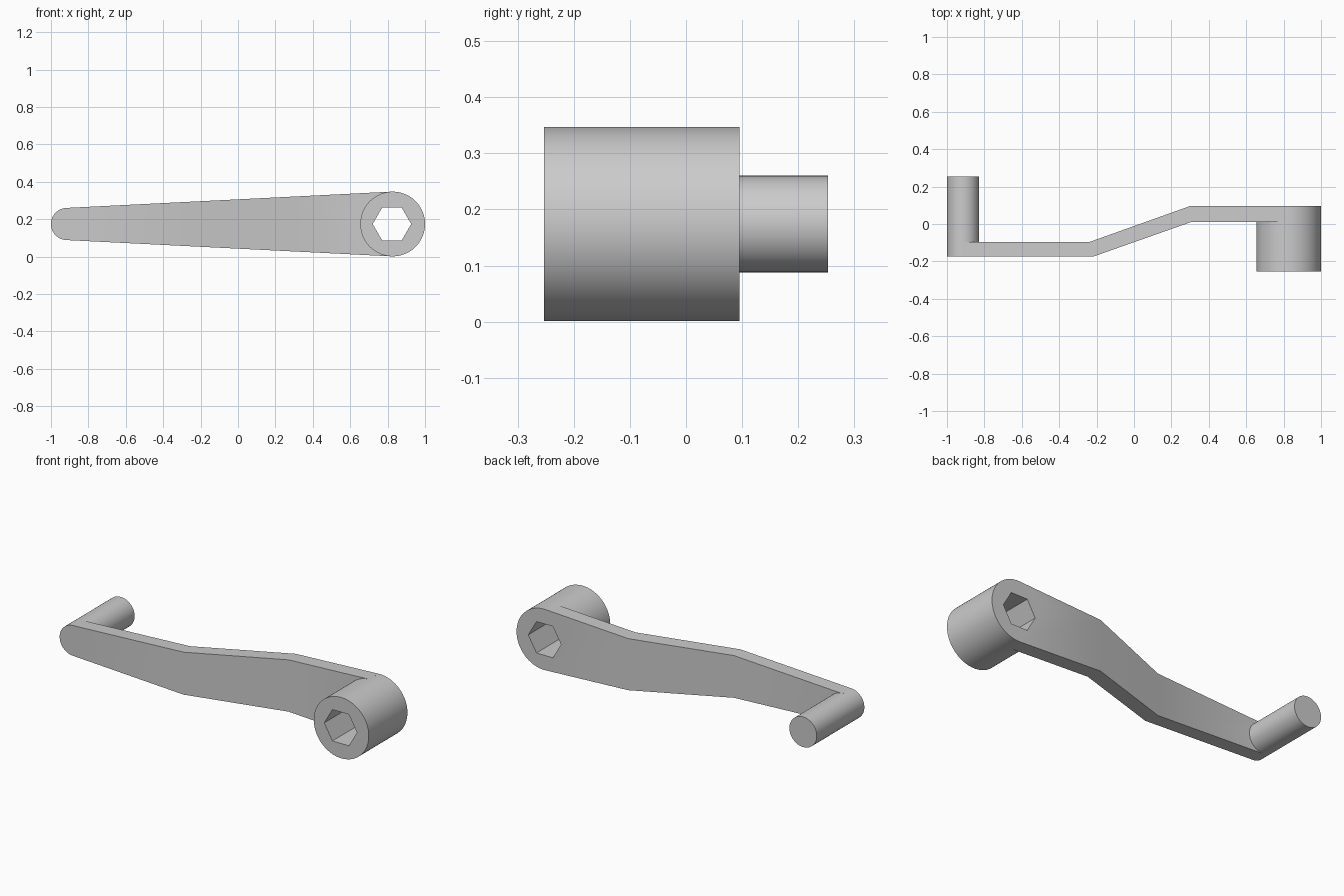
import bpy, bmesh
from math import pi, sqrt, radians
from mathutils import Matrix

cube = bpy.data.objects.get("Cube")
if cube:
    bpy.data.objects.remove(cube, do_unlink=True)

MID_Z = 0.174
HUB_X, HUB_R = 0.827, 0.173
PIN_X, PIN_R = -0.914, 0.086

grey = bpy.data.materials.new("plain grey")
grey.use_nodes = True
grey.diffuse_color = (0.6, 0.6, 0.6, 1)
grey.node_tree.nodes["Principled BSDF"].inputs["Base Color"].default_value = (0.6, 0.6, 0.6, 1)


def add_object(name, bm):
    bmesh.ops.recalc_face_normals(bm, faces=bm.faces)
    mesh = bpy.data.meshes.new(name)
    bm.to_mesh(mesh)
    bm.free()
    mesh.materials.append(grey)
    obj = bpy.data.objects.new(name, mesh)
    bpy.context.collection.objects.link(obj)
    return obj


def rod(name, x, radius, y0, y1, sides):
    """Prism or cylinder running along y."""
    bm = bmesh.new()
    place = Matrix.Translation((x, (y0 + y1) / 2, MID_Z)) @ Matrix.Rotation(pi / 2, 4, "X")
    bmesh.ops.create_cone(bm, cap_ends=True, segments=sides, radius1=radius,
                          radius2=radius, depth=y1 - y0, matrix=place)
    return add_object(name, bm)


def combine(target, other, operation):
    mod = target.modifiers.new(operation.lower(), "BOOLEAN")
    mod.operation, mod.solver, mod.object = operation, "EXACT", other
    bpy.context.view_layer.objects.active = target
    bpy.ops.object.modifier_apply(modifier=mod.name)
    bpy.data.objects.remove(other, do_unlink=True)


# Cranked arm: sides are tangent to both round ends
sin_a = (HUB_R - PIN_R) / (HUB_X - PIN_X)
cos_a = sqrt(1 - sin_a ** 2)
x_start, x_end = PIN_X - PIN_R * sin_a, HUB_X - HUB_R * sin_a


def half_height(x):
    t = (x - x_start) / (x_end - x_start)
    return cos_a * (PIN_R + (HUB_R - PIN_R) * t)


front = [(x_start, -0.175), (-0.22, -0.175), (0.31, 0.012), (x_end, 0.012)]
back = [(x_start, -0.095), (-0.235, -0.095), (0.297, 0.095), (x_end, 0.095)]
bm = bmesh.new()
rings = []
for f, b in zip(front, back):
    corners = ((f, -1), (b, -1), (b, 1), (f, 1))
    rings.append([bm.verts.new((x, y, MID_Z + s * half_height(x))) for (x, y), s in corners])
for a, b in zip(rings, rings[1:]):
    for i in range(4):
        j = (i + 1) % 4
        bm.faces.new((a[i], a[j], b[j], b[i]))
bm.faces.new(rings[0])
bm.faces.new(rings[-1])
crank = add_object("crank_arm", bm)

# Socket hub, handle pin and the hexagonal through hole
combine(crank, rod("hub", HUB_X, HUB_R, -0.253, 0.095, 96), "UNION")
combine(crank, rod("handle_pin", PIN_X, PIN_R, -0.175, 0.253, 64), "UNION")
hexagon = rod("hex_cutter", HUB_X - 0.004, 0.103, -0.5, 0.5, 6)
hexagon.data.transform(Matrix.Translation((HUB_X - 0.004, 0, MID_Z))
                       @ Matrix.Rotation(pi / 6, 4, "Y")
                       @ Matrix.Translation((0.004 - HUB_X, 0, -MID_Z)))
combine(crank, hexagon, "DIFFERENCE")

bpy.ops.object.select_all(action="DESELECT")
crank.select_set(True)
bpy.context.view_layer.objects.active = crank
bpy.ops.object.shade_smooth_by_angle(angle=radians(30))
